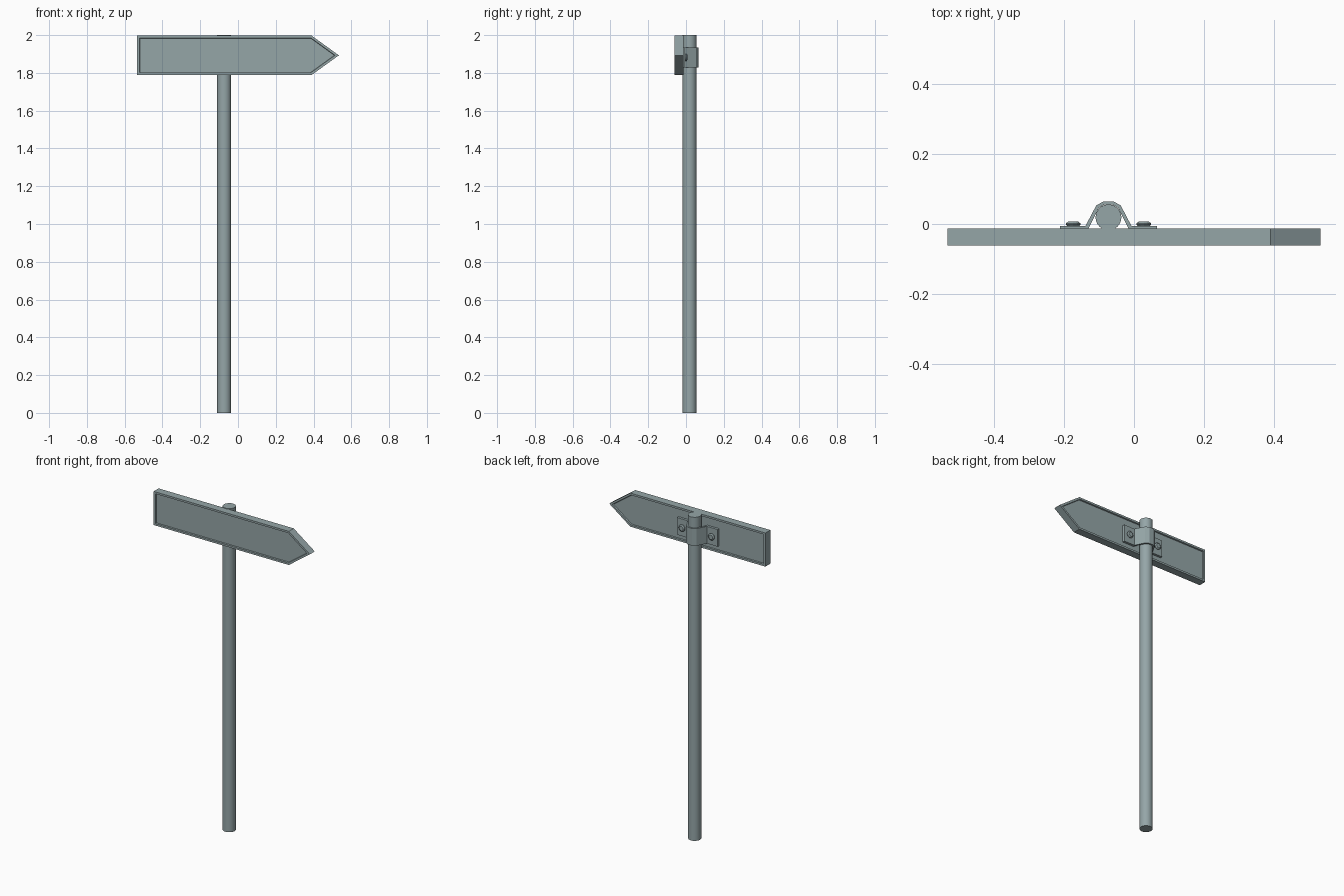
import bpy, bmesh, math
from mathutils import Vector

if "Cube" in bpy.data.objects:
    bpy.data.objects.remove(bpy.data.objects["Cube"])

POLE_X, POLE_Y, POLE_R = -0.073, 0.019, 0.037
CLAMP_Z = 1.882

metal = bpy.data.materials.new("grey_metal")
metal.diffuse_color = (0.30, 0.38, 0.39, 1)
metal.use_nodes = True
metal.node_tree.nodes["Principled BSDF"].inputs["Base Color"].default_value = metal.diffuse_color


def finish(bm, name, smooth=False):
    bmesh.ops.recalc_face_normals(bm, faces=bm.faces)
    mesh = bpy.data.meshes.new(name)
    bm.to_mesh(mesh)
    bm.free()
    mesh.materials.append(metal)
    obj = bpy.data.objects.new(name, mesh)
    bpy.context.collection.objects.link(obj)
    if smooth:
        bpy.ops.object.select_all(action='DESELECT')
        obj.select_set(True)
        bpy.context.view_layer.objects.active = obj
        bpy.ops.object.shade_smooth_by_angle(angle=math.radians(35))
    return obj


def prism(points, direction):
    """Closed outline extruded along a direction."""
    bm = bmesh.new()
    face = bm.faces.new([bm.verts.new(p) for p in points])
    res = bmesh.ops.extrude_face_region(bm, geom=[face], use_keep_orig=True)
    moved = [g for g in res["geom"] if isinstance(g, bmesh.types.BMVert)]
    bmesh.ops.translate(bm, verts=moved, vec=direction)
    bmesh.ops.recalc_face_normals(bm, faces=bm.faces)
    return bm


# pole
ring = [(POLE_X + POLE_R * math.cos(a), POLE_Y + POLE_R * math.sin(a), 0)
        for a in (2 * math.pi * i / 24 for i in range(24))]
finish(prism(ring, (0, 0, 2)), "pole", smooth=True)

# arrow-shaped board with a thin raised rim on both sides
outline = [(-0.534, 1.789), (0.39, 1.789), (0.534, 1.893), (0.39, 1.997), (-0.534, 1.997)]
bm = prism([(x, -0.061, z) for x, z in outline], (0, 0.048, 0))
for face in [f for f in bm.faces if abs(f.normal.y) > 0.9]:
    inward = -face.normal.copy()
    bmesh.ops.inset_region(bm, faces=[face], thickness=0.012, use_even_offset=True)
    bmesh.ops.inset_region(bm, faces=[face], thickness=0.002, use_even_offset=True)
    bmesh.ops.translate(bm, verts=face.verts, vec=inward * 0.008)
finish(bm, "arrow_board")

# clamp strap: half outline (offset from pole axis, y), mirrored across the pole
outer = [(0.139, -0.006), (0.066, -0.006), (0.035, 0.053), (0.014, 0.065)]
inner = [(0.011, 0.056), (0.028, 0.046), (0.057, -0.012), (0.057, -0.021), (0.139, -0.021)]
right = outer[::-1] + inner[::-1]
half_out = [(-x, y) for x, y in outer] + outer[::-1]
half_in = inner[::-1] + [(-x, y) for x, y in inner]
strap = [(POLE_X + x, y, CLAMP_Z - 0.053) for x, y in half_out + half_in]
finish(prism(strap, (0, 0, 0.106)), "clamp_strap")

# bolt heads: turned profile (radius, y) around the y axis
profile = [(0.015, -0.008), (0.021, -0.002), (0.021, 0.002), (0.014, 0.007)]
N = 12
for side, label in ((-1, "left"), (1, "right")):
    bm = bmesh.new()
    centre = Vector((POLE_X + side * 0.101, 0, CLAMP_Z))
    rings = [[bm.verts.new(centre + Vector((r * math.cos(2 * math.pi * i / N), y,
                                            r * math.sin(2 * math.pi * i / N))))
              for i in range(N)] for r, y in profile]
    for a, b in zip(rings, rings[1:]):
        for i in range(N):
            j = (i + 1) % N
            bm.faces.new((a[i], a[j], b[j], b[i]))
    bm.faces.new(rings[0])
    bm.faces.new(rings[-1])
    finish(bm, "bolt_" + label)
